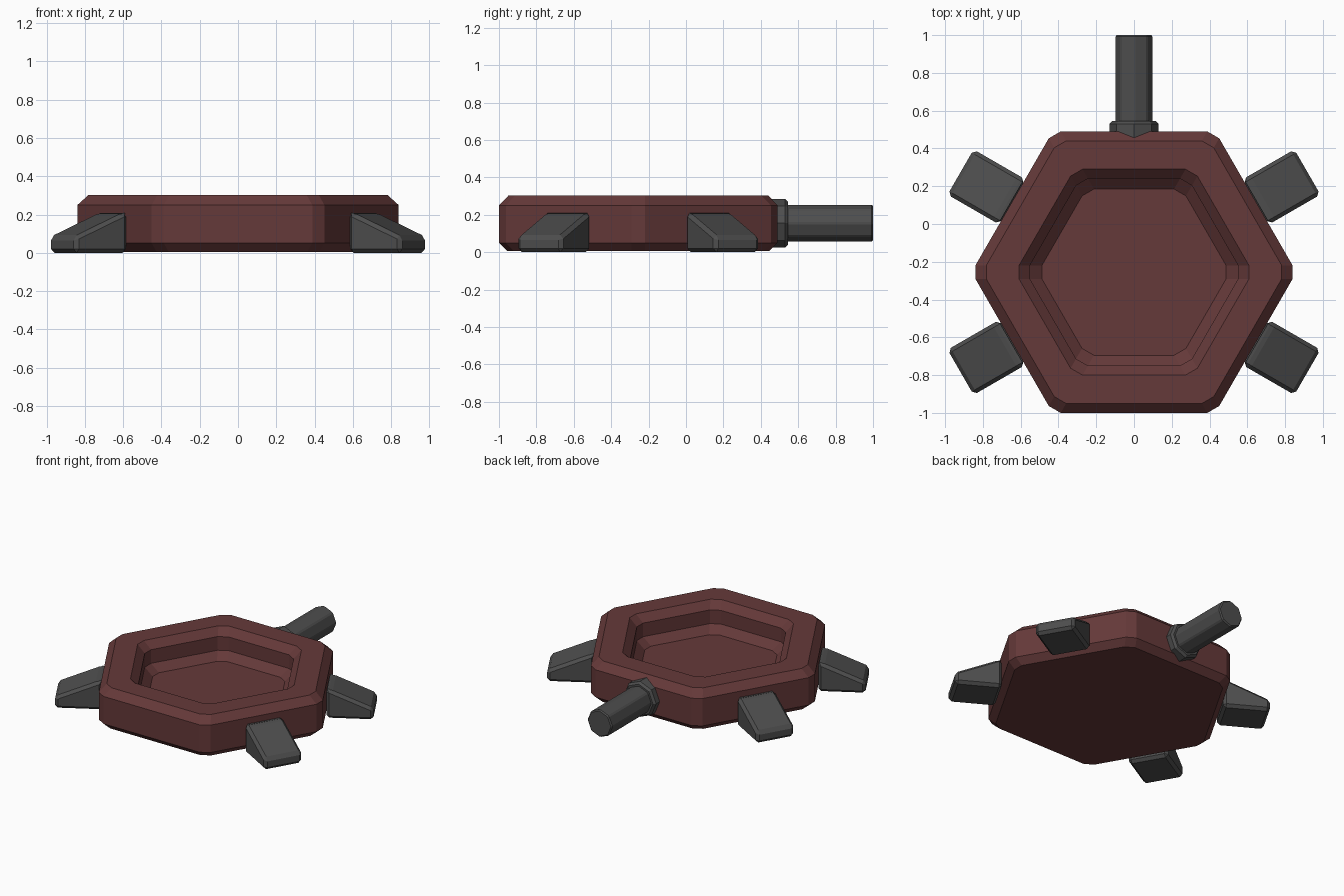
import bpy, bmesh
from math import pi, cos, sin, radians
from mathutils import Vector, Matrix

if "Cube" in bpy.data.objects:
    bpy.data.objects.remove(bpy.data.objects["Cube"])

CY = -0.255  # centre of the hexagonal dish along y


def material(name, rgb):
    m = bpy.data.materials.new(name)
    m.diffuse_color = (*rgb, 1)
    m.use_nodes = True
    m.node_tree.nodes["Principled BSDF"].inputs["Base Color"].default_value = m.diffuse_color
    return m


RED = material("dark_red", (0.13, 0.041, 0.041))
GREY = material("dark_grey", (0.075, 0.075, 0.075))


def finish(name, bm, mat):
    bmesh.ops.recalc_face_normals(bm, faces=bm.faces)
    me = bpy.data.meshes.new(name)
    bm.to_mesh(me)
    bm.free()
    me.materials.append(mat)
    ob = bpy.data.objects.new(name, me)
    bpy.context.collection.objects.link(ob)
    return ob


def loft(rings):
    bm = bmesh.new()
    loops = [[bm.verts.new(p) for p in r] for r in rings]
    n = len(loops[0])
    for a, b in zip(loops, loops[1:]):
        for i in range(n):
            j = (i + 1) % n
            bm.faces.new((a[i], a[j], b[j], b[i]))
    bm.faces.new(loops[0][::-1])
    bm.faces.new(loops[-1])
    return bm


def bevel_all(bm, width):
    bmesh.ops.recalc_face_normals(bm, faces=bm.faces)
    bmesh.ops.bevel(bm, geom=bm.edges[:], offset=width, segments=1, affect='EDGES')


def hex_ring(apothem, z, cut=0.042):
    # hexagon with each corner cut off
    r = apothem / cos(pi / 6)
    corners = [Vector((r * cos(i * pi / 3), CY + r * sin(i * pi / 3), z)) for i in range(6)]
    pts = []
    for i, c in enumerate(corners):
        for other in (corners[i - 1], corners[(i + 1) % 6]):
            pts.append(c + (other - c).normalized() * cut)
    return pts


def oct_ring(r, y, z=0.155):
    return [(r * cos(i * pi / 4), y, z + r * sin(i * pi / 4)) for i in range(8)]


# dish: outer wall, rim, then the recess down to its floor
dish_profile = [(0.70, 0.005), (0.745, 0.05), (0.745, 0.25), (0.695, 0.302),
                (0.545, 0.302), (0.495, 0.25), (0.495, 0.15), (0.44, 0.098)]
finish("hexagonal_dish", loft([hex_ring(a, z) for a, z in dish_profile]), RED)

# handle and its collar
finish("handle_collar", loft([oct_ring(0.13, 0.43), oct_ring(0.13, 0.53),
                              oct_ring(0.115, 0.546)]), GREY)
handle = loft([oct_ring(0.101, 0.45), oct_ring(0.101, 1.0)])
bevel_all(handle, 0.008)
finish("handle", handle, GREY)

# four bevelled wedge feet against the slanted sides
foot_profile = [(0.745, 0), (1.06, 0), (1.06, 0.085), (0.77, 0.208), (0.745, 0.208)]
for name, ang in (("right_back_foot", 30), ("left_back_foot", 150),
                  ("left_front_foot", 210), ("right_front_foot", 330)):
    bm = loft([[(x, y, z) for x, z in foot_profile] for y in (-0.138, 0.138)])
    bevel_all(bm, 0.02)
    bm.transform(Matrix.Translation((0, CY, 0)) @ Matrix.Rotation(radians(ang), 4, 'Z'))
    finish(name, bm, GREY)
